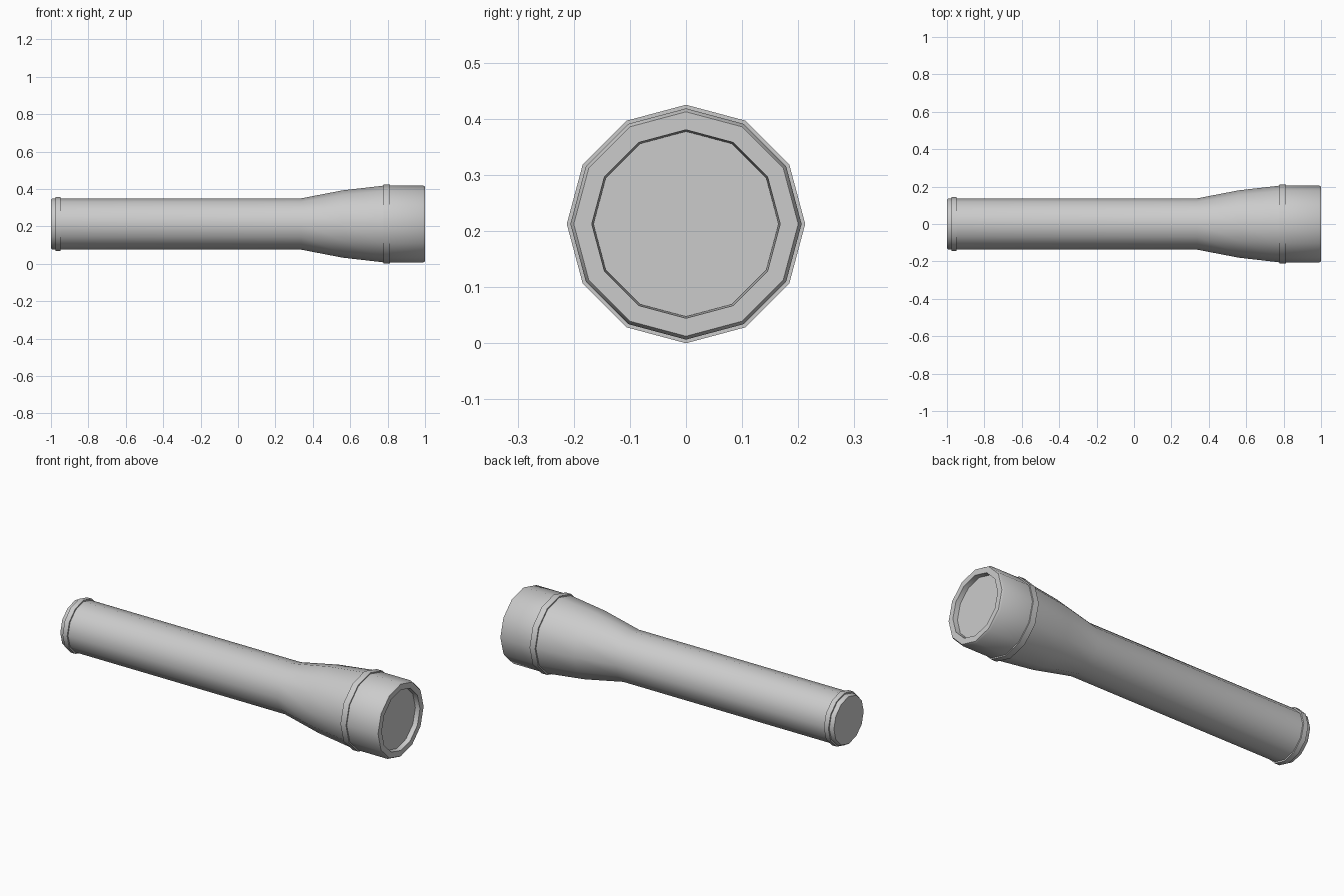
import bpy, bmesh
from math import cos, sin, pi, radians

if "Cube" in bpy.data.objects:
    bpy.data.objects.remove(bpy.data.objects["Cube"])

SIDES = 12
AXIS_Z = 0.2125


def lathe(name, profile):
    """Revolve (x, radius) points about the torch axis; radius 0 closes an end."""
    bm = bmesh.new()
    rings = []
    for x, r in profile:
        n = SIDES if r > 0 else 1
        rings.append([bm.verts.new((x, r * cos(2 * pi * i / SIDES),
                                    AXIS_Z + r * sin(2 * pi * i / SIDES)))
                      for i in range(n)])
    for a, b in zip(rings, rings[1:]):
        if len(a) == 1 or len(b) == 1:
            bm.faces.new(a if len(b) == 1 else b)
            continue
        for i in range(SIDES):
            j = (i + 1) % SIDES
            bm.faces.new((a[i], a[j], b[j], b[i]))
    # remove the unused centre points of the flat end caps
    bmesh.ops.delete(bm, geom=[v for v in bm.verts if not v.link_faces], context='VERTS')
    bmesh.ops.recalc_face_normals(bm, faces=bm.faces)
    mesh = bpy.data.meshes.new(name)
    bm.to_mesh(mesh)
    bm.free()
    # point every face along the profile's left side (outwards from the solid)
    ob = bpy.data.objects.new(name, mesh)
    bpy.context.collection.objects.link(ob)
    bpy.ops.object.select_all(action='DESELECT')
    ob.select_set(True)
    bpy.context.view_layer.objects.active = ob
    bpy.ops.object.shade_smooth_by_angle(angle=radians(35))
    return ob


# Tail cap, grip, flare, collars and recessed bezel form one closed casing
lathe("torch_casing", [
    (-1.0, 0), (-1.0, 0.131), (-0.992, 0.136), (-0.976, 0.137),  # tail cap
    (-0.976, 0.145), (-0.948, 0.145), (-0.948, 0.137),           # tail collar
    (0.337, 0.137), (0.56, 0.18), (0.778, 0.205),                # grip and flare
    (0.778, 0.2125), (0.812, 0.2125), (0.812, 0.206),            # head collar
    (0.99, 0.206), (1.0, 0.2),                                   # head
    (1.0, 0.168), (0.97, 0.165), (0.97, 0),                      # bezel and lens seat
])

# Lens disc sitting in the bezel
lathe("lens", [(0.971, 0), (0.971, 0.165), (0.974, 0.165), (0.974, 0)])
